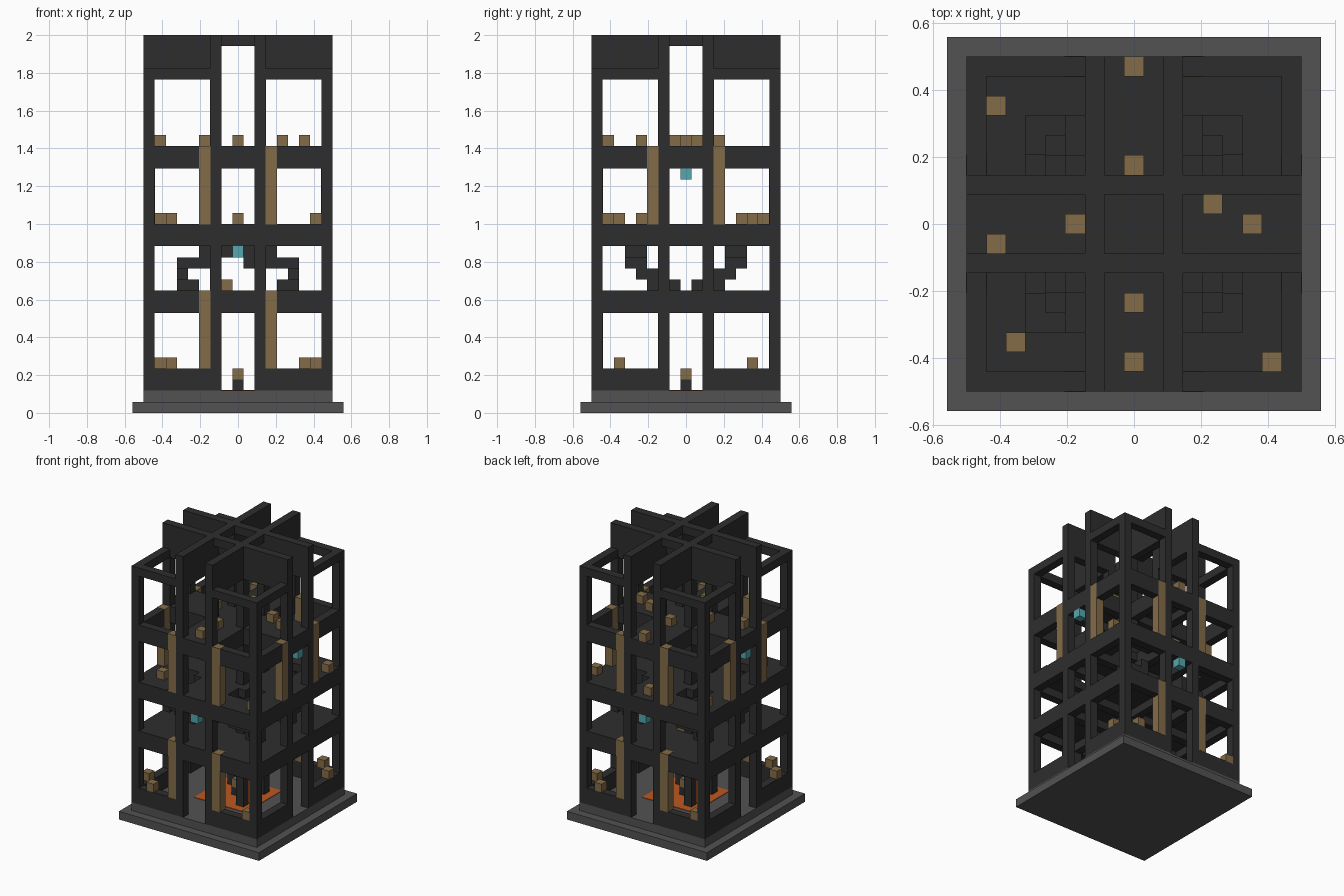
import bpy, bmesh
from mathutils import Matrix, Vector

U = 2 / 34  # edge of one building block

cube = bpy.data.objects.get("Cube")
if cube:
    bpy.data.objects.remove(cube)


def material(name, rgb):
    m = bpy.data.materials.new(name)
    m.use_nodes = True
    m.diffuse_color = (*rgb, 1)
    m.node_tree.nodes["Principled BSDF"].inputs["Base Color"].default_value = (*rgb, 1)
    return m


DARK = material("dark stone", (0.027, 0.027, 0.027))
GREY = material("grey stone", (0.085, 0.085, 0.085))
WOOD = material("brown wood", (0.23, 0.15, 0.065))
TEAL = material("teal glow", (0.09, 0.39, 0.43))
LAVA = material("orange lava", (0.5, 0.1, 0.013))


def build(name, mat, boxes, grow=0.0):
    """Boxes are inclusive block ranges in x and y, and bottom/top levels in z."""
    bm = bmesh.new()
    for x0, x1, y0, y1, z0, z1 in boxes:
        x0, x1 = sorted((x0, x1))
        y0, y1 = sorted((y0, y1))
        size = Vector((x1 - x0 + 1, y1 - y0 + 1, z1 - z0)) * U
        mid = Vector(((x0 + x1) / 2, (y0 + y1) / 2, (z0 + z1) / 2)) * U
        size += Vector((grow, grow, grow))
        bmesh.ops.create_cube(bm, size=1, matrix=Matrix.Translation(mid) @ Matrix.Diagonal((*size, 1)))
    mesh = bpy.data.meshes.new(name)
    bm.to_mesh(mesh)
    bm.free()
    mesh.materials.append(mat)
    ob = bpy.data.objects.new(name, mesh)
    bpy.context.collection.objects.link(ob)
    return ob


def cells(points):
    return [(x, x, y, y, z, z + 1) for x, y, z in points]


def corners(boxes):
    """Mirror boxes into all four quadrants."""
    return [(sx * a, sx * b, sy * c, sy * d, e, f)
            for sx in (1, -1) for sy in (1, -1) for a, b, c, d, e, f in boxes]


def turned(boxes):
    """Add a copy with x and y swapped."""
    return boxes + [(c, d, a, b, e, f) for a, b, c, d, e, f in boxes]


# Stepped base with a lava pool and pedestal
build("base_slab", GREY, [(-9, 9, -9, 9, 0, 1)])
build("base_step", GREY, [(-8, 8, -8, 8, 1, 2)])
build("lava_pool", LAVA, [(-3, 3, -3, 3, 2, 2.06)])
build("pedestal", DARK, [(0, 0, 0, 0, 2, 3)])
build("pedestal_block", WOOD, [(0, 0, 0, 0, 3, 4)])

# Posts and low outer walls
build("corner_posts", DARK, corners([(8, 8, 8, 8, 2, 31)]))
build("side_posts", DARK, corners(turned([(2, 2, 8, 8, 2, 34)])))
build("inner_posts", DARK, corners([(2, 2, 2, 2, 2, 34)]))
build("low_walls", DARK, corners(turned([(3, 7, 8, 8, 2, 4)])))

# Beam grid of each storey
for name, z in (("lower", 9), ("middle", 15), ("upper", 22)):
    beams = [(-8, 8, y, y, z, z + 2) for y in (-8, -2, 2, 8)]
    build(name + "_beams", DARK, turned(beams))

# Floors: full, with stair wells, and cross shaped
cross = [(-7, 7, -1, 1), (-1, 1, -7, 7)]
build("lower_floor", DARK, [(-7, 7, -7, 7, 10, 11)])
build("middle_floor", DARK, [(*c, 16, 17) for c in cross]
      + corners([(6, 7, 3, 7, 16, 17), (3, 5, 6, 7, 16, 17), (3, 3, 3, 3, 16, 17)]))
build("upper_floor", DARK, [(*c, 23, 24) for c in cross])

# Winding stairs in each corner room
stairs = [(4, 3, 11), (5, 3, 11), (5, 3, 12), (5, 4, 12), (5, 4, 13), (5, 5, 13),
          (4, 5, 13), (3, 5, 13), (3, 5, 14), (3, 4, 14)]
build("winding_stairs", DARK, corners(cells(stairs)))
build("hall_brackets", DARK, cells([(-1, -2, 14), (1, 2, 14), (1, 2, 13), (2, -1, 11), (-2, 1, 11)]))

# Roof frame, crossing fins and their bridges over the halls
build("roof_frame", DARK, corners(turned([(3, 7, 8, 8, 30, 31)])))
build("roof_fins", DARK, corners(turned([(3, 8, 2, 2, 30, 34)])))
build("roof_bridges", DARK, corners(turned([(0, 1, 2, 2, 33, 34)])))

# Wooden pillars on the faces
build("lower_pillars", WOOD, corners([(3, 3, 8, 8, 4, 11)]), grow=0.003)
build("upper_pillars", WOOD, corners(turned([(3, 3, 8, 8, 17, 24)])), grow=0.003)

# Hanging lanterns
build("lanterns", TEAL, cells([(0, 8, 14), (0, -8, 14), (8, 0, 21), (-8, 0, 21)]))

# Loose crates on each storey
build("ground_crates", WOOD, cells([(-7, 8, 4), (-6, -8, 4), (6, 8, 4), (7, -8, 4), (8, 6, 4), (-8, -6, 4)]))
build("lower_crates", WOOD, cells([(-1, 2, 11)]))
build("middle_crates", WOOD, cells([(-7, 6, 17), (-6, -6, 17), (7, -7, 17), (8, 6, 17),
                                    (0, -4, 17), (0, 5, 17), (0, 7, 17)]))
build("upper_crates", WOOD, cells([(-7, -1, 24), (-3, 0, 24), (0, 3, 24), (0, -4, 24),
                                   (0, -7, 24), (4, 1, 24), (6, 0, 24), (0, 8, 24)]))
